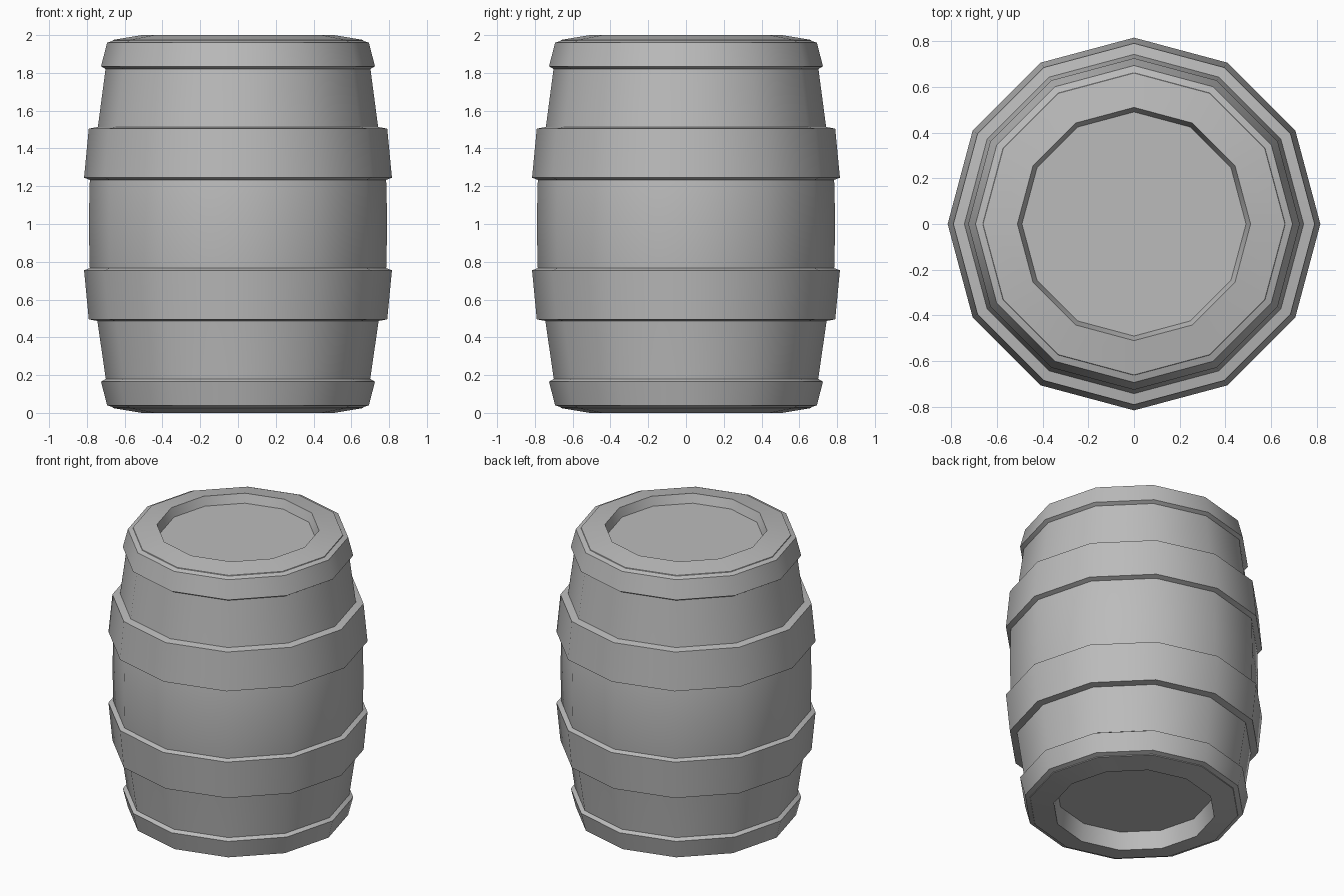
import bpy, bmesh, math

SIDES = 12

old = bpy.data.objects.get("Cube")
if old:
    bpy.data.objects.remove(old, do_unlink=True)

grey = bpy.data.materials.new("stone_grey")
grey.use_nodes = True
GREY = (0.5, 0.5, 0.5, 1)
grey.diffuse_color = GREY
grey.node_tree.nodes["Principled BSDF"].inputs["Base Color"].default_value = GREY


def revolve(name, profile, closed=False, capped=False):
    """Turn a (radius, height) profile into a twelve-sided ring or shell."""
    bm = bmesh.new()
    rings = []
    for r, z in profile:
        rings.append([bm.verts.new((r * math.cos(a), r * math.sin(a), z))
                      for a in (math.tau * i / SIDES for i in range(SIDES))])
    pairs = list(zip(rings, rings[1:]))
    if closed:
        pairs.append((rings[-1], rings[0]))
    for low, high in pairs:
        for i in range(SIDES):
            j = (i + 1) % SIDES
            bm.faces.new((low[i], low[j], high[j], high[i]))
    if capped:
        bm.faces.new(rings[0][::-1])
        bm.faces.new(rings[-1])
    bmesh.ops.recalc_face_normals(bm, faces=bm.faces)
    mesh = bpy.data.meshes.new(name)
    bm.to_mesh(mesh)
    bm.free()
    mesh.materials.append(grey)
    obj = bpy.data.objects.new(name, mesh)
    bpy.context.collection.objects.link(obj)
    bpy.ops.object.select_all(action='DESELECT')
    obj.select_set(True)
    bpy.context.view_layer.objects.active = obj
    bpy.ops.object.shade_smooth_by_angle(angle=math.radians(33))
    return obj


# Bulging stave wall with recessed lid and base
revolve("stave_body", [
    (0.49, 0.12), (0.51, 0.0), (0.66, 0.025), (0.69, 0.1), (0.70, 0.18),
    (0.745, 0.49), (0.785, 0.77), (0.79, 1.0), (0.785, 1.22),
    (0.745, 1.49), (0.70, 1.83), (0.69, 1.9), (0.66, 1.975),
    (0.51, 2.0), (0.49, 1.94)], capped=True)

# Hoops at both rims and around the belly, the upper two mirrored from the lower
rim = [(0.64, 0.022), (0.693, 0.04), (0.725, 0.165), (0.70, 0.18), (0.66, 0.1)]
belly = [(0.735, 0.485), (0.79, 0.495), (0.815, 0.755), (0.775, 0.77), (0.73, 0.63)]
for part, section in (("rim_hoop", rim), ("belly_hoop", belly)):
    revolve("lower_" + part, section, closed=True)
    revolve("upper_" + part, [(r, 2 - z) for r, z in section], closed=True)
